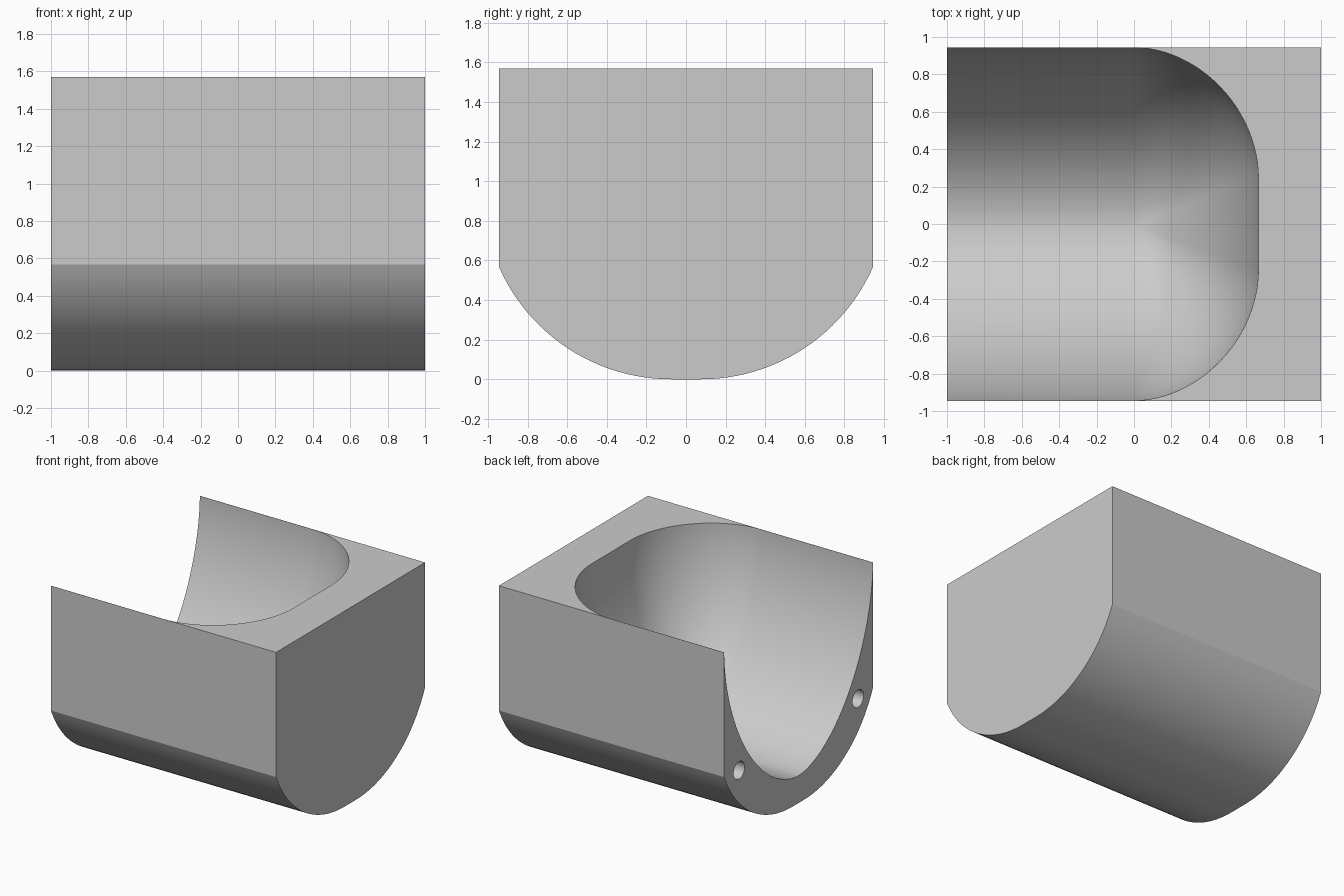
import bpy
import bmesh
from math import sin, cos, asin, pi, radians
from mathutils import Matrix

if "Cube" in bpy.data.objects:
    bpy.data.objects.remove(bpy.data.objects["Cube"])

WIDTH, TOP = 0.945, 1.57          # half width and height of the block
grey = bpy.data.materials.new("light_grey")
grey.use_nodes = True
grey.diffuse_color = (0.6, 0.6, 0.6, 1)
grey.node_tree.nodes["Principled BSDF"].inputs["Base Color"].default_value = (0.6, 0.6, 0.6, 1)


def make_object(name, bm):
    bmesh.ops.recalc_face_normals(bm, faces=bm.faces)
    mesh = bpy.data.meshes.new(name)
    bm.to_mesh(mesh)
    bm.free()
    mesh.materials.append(grey)
    obj = bpy.data.objects.new(name, mesh)
    bpy.context.collection.objects.link(obj)
    return obj


def loft(rings):
    """Capped solid through rings with equal point counts."""
    bm = bmesh.new()
    loops = [[bm.verts.new(p) for p in ring] for ring in rings]
    n = len(loops[0])
    for a, b in zip(loops, loops[1:]):
        for i in range(n):
            j = (i + 1) % n
            bm.faces.new((a[i], a[j], b[j], b[i]))
    bm.faces.new(loops[0])
    bm.faces.new(loops[-1])
    return bm


# Outer block: straight walls over a rounded keel
R, FLAT = 0.95, 0.075
end = asin((WIDTH - FLAT) / R)
half = [(FLAT + R * sin(end * i / 24), R - R * cos(end * i / 24)) for i in range(25)]
half.append((WIDTH, TOP))
profile = half + [(-y, z) for y, z in reversed(half)]
body = make_object("block", loft([[(x, y, z) for y, z in profile] for x in (-1, 1)]))


# Scooped cavity, open at the top and at one end
def curve(t, power):
    return max(cos(t), 0) ** (2 / power), max(sin(t), 0) ** (2 / power)


def plan(scale, z):
    side = [(-1.2, WIDTH * scale, z)]
    for i in range(25):
        c, s = curve(pi / 2 * i / 24, 1.9)
        side.append((0.665 * s * scale, (0.25 + 0.694 * c) * scale, z))
    side[0] = (-1.2, side[1][1], z)
    return side + [(x, -y, z) for x, y, z in reversed(side)]


rings = []
for i in range(33):
    c, s = curve(pi / 2 * (1 - i / 32.5), 1.8)
    rings.append(plan(c, TOP - 1.35 * s))
rings += [plan(1, TOP), plan(1, TOP + 0.2)]
cutters = [make_object("cavity_cutter", loft(rings))]

# Two dowel holes in the open end
for side, y in (("left", 0.755), ("right", -0.755)):
    bm = bmesh.new()
    bmesh.ops.create_cone(bm, cap_ends=True, segments=32, radius1=0.07, radius2=0.07, depth=0.6,
                          matrix=Matrix.Translation((-1, y, 0.55)) @ Matrix.Rotation(pi / 2, 4, "Y"))
    cutters.append(make_object(side + "_hole_cutter", bm))

for cutter in cutters:
    cutter.hide_render = True
    cutter.hide_set(True)
    mod = body.modifiers.new(cutter.name, "BOOLEAN")
    mod.operation = "DIFFERENCE"
    mod.solver = "EXACT"
    mod.object = cutter

# Bake the cuts, then shade smooth with crisp edges
bpy.context.view_layer.update()
graph = bpy.context.evaluated_depsgraph_get()
result = bpy.data.meshes.new_from_object(body.evaluated_get(graph))
body.modifiers.clear()
body.data = result
for cutter in cutters:
    bpy.data.objects.remove(cutter)
bpy.ops.object.select_all(action="DESELECT")
body.select_set(True)
bpy.context.view_layer.objects.active = body
bpy.ops.object.shade_smooth_by_angle(angle=radians(21))
